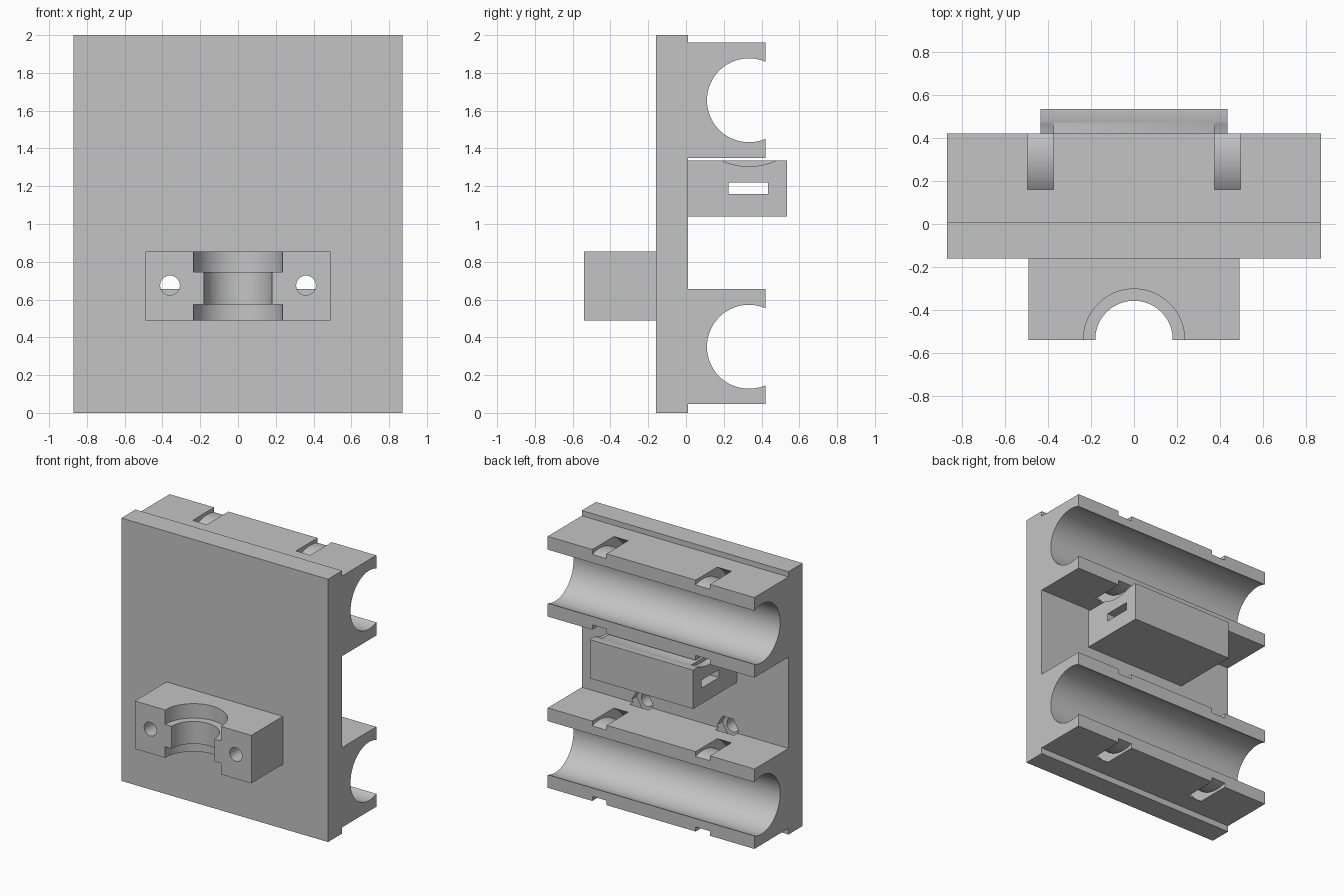
import bpy, math
from mathutils import Matrix

cube = bpy.data.objects.get("Cube")
if cube:
    bpy.data.objects.remove(cube)

grey = bpy.data.materials.new("plain_grey")
grey.use_nodes = True
colour = (0.55, 0.55, 0.55, 1)
grey.diffuse_color = colour
grey.node_tree.nodes["Principled BSDF"].inputs["Base Color"].default_value = colour


def box(name, x, y, z):
    """Box from (low, high) ranges."""
    bpy.ops.mesh.primitive_cube_add(size=1)
    ob = bpy.context.object
    ob.name = name
    size = [b - a for a, b in (x, y, z)]
    mid = [(a + b) / 2 for a, b in (x, y, z)]
    ob.data.transform(Matrix.Translation(mid) @ Matrix.Diagonal((*size, 1)))
    return ob


def rod(name, axis, centre, radius, length, sides=96):
    """Prism or cylinder along one axis."""
    bpy.ops.mesh.primitive_cylinder_add(vertices=sides, radius=radius, depth=length)
    ob = bpy.context.object
    ob.name = name
    turn = {"x": Matrix.Rotation(math.pi / 2, 4, "Y"),
            "y": Matrix.Rotation(math.pi / 2, 4, "X") @ Matrix.Rotation(math.pi / 2, 4, "Z"),
            "z": Matrix.Identity(4)}[axis]
    ob.data.transform(Matrix.Translation(centre) @ turn)
    return ob


def combine(target, tool, operation):
    """Apply a boolean and discard the tool."""
    bpy.context.view_layer.objects.active = target
    mod = target.modifiers.new("join", "BOOLEAN")
    mod.operation, mod.solver, mod.object = operation, "EXACT", tool
    bpy.ops.object.modifier_apply(modifier=mod.name)
    bpy.data.objects.remove(tool)


def add(tool):
    combine(body, tool, "UNION")


def cut(tool):
    combine(body, tool, "DIFFERENCE")


WIDTH = (-0.87, 0.87)
BORE_Y = 0.333
bearings = {0.35: (0.047, 0.655), 1.655: (1.35, 1.96)}

# Plate, bearing holders, belt block and front nut mount
body = box("carriage_body", WIDTH, (-0.16, 0.01), (0, 2))
for span in bearings.values():
    add(box("bearing_holder", WIDTH, (-0.05, 0.42), span))
add(box("belt_block", (-0.435, 0.435), (-0.05, 0.535), (1.04, 1.335)))
add(box("nut_mount", (-0.49, 0.49), (-0.54, -0.1), (0.49, 0.855)))

# Bearing bores with ring-shaped tie grooves
for z in bearings:
    cut(rod("bore", "x", (0, BORE_Y, z), 0.222, 3))
    for x in (-0.435, 0.435):
        groove = rod("tie_groove", "x", (x, BORE_Y, z), 0.35, 0.12)
        core = rod("groove_core", "x", (x, BORE_Y, z), 0.282, 0.3)
        combine(groove, core, "DIFFERENCE")
        cut(groove)

# Belt slot
cut(box("belt_slot", (-1, 1), (0.225, 0.435), (1.16, 1.22)))

# Stepped half-round pocket in the nut mount
cut(rod("pocket", "z", (0, -0.537, 0.67), 0.18, 0.6))
for low, high in ((0.4, 0.575), (0.745, 0.95)):
    cut(rod("pocket_step", "z", (0, -0.537, (low + high) / 2), 0.235, high - low))

# Screw holes with hexagonal nut traps
for x in (-0.36, 0.36):
    cut(rod("screw_hole", "y", (x, -0.3, 0.675), 0.052, 0.6, 48))
    cut(rod("nut_trap", "y", (x, 0, 0.675), 0.09, 0.1, 6))

body.data.materials.clear()
body.data.materials.append(grey)
for face in body.data.polygons:
    face.material_index = 0
bpy.ops.object.select_all(action="DESELECT")
body.select_set(True)
bpy.context.view_layer.objects.active = body
bpy.ops.object.shade_smooth_by_angle(angle=math.radians(30))
